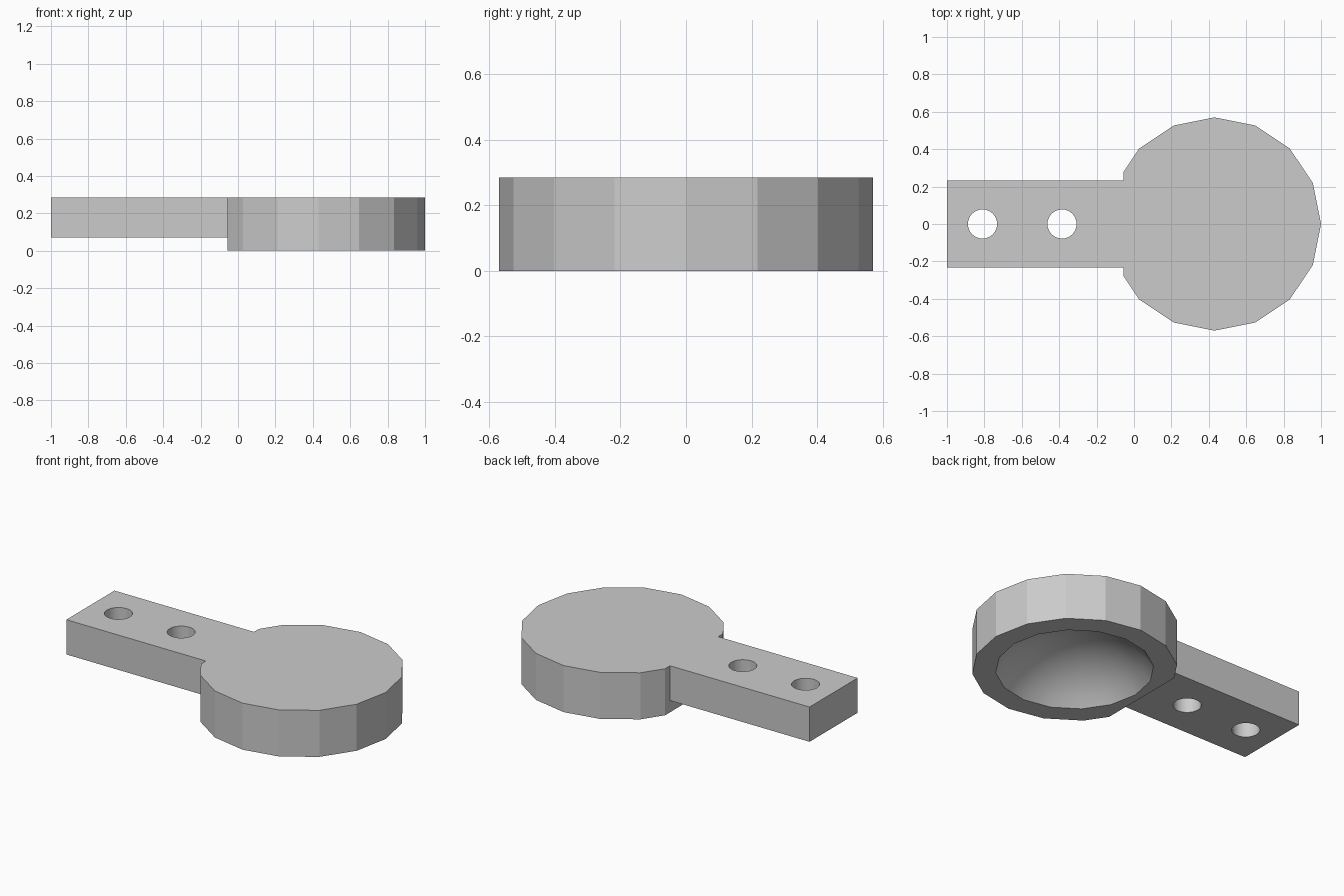
import bpy, bmesh, math
from mathutils import Vector

if "Cube" in bpy.data.objects:
    bpy.data.objects.remove(bpy.data.objects["Cube"])

TOP, HEAD_X, CUT_X = 0.285, 0.43, -0.055

grey = bpy.data.materials.new("grey")
grey.diffuse_color = (0.6, 0.6, 0.6, 1)
grey.use_nodes = True
grey.node_tree.nodes["Principled BSDF"].inputs["Base Color"].default_value = grey.diffuse_color


def make_object(name, bm):
    bmesh.ops.recalc_face_normals(bm, faces=bm.faces)
    mesh = bpy.data.meshes.new(name)
    bm.to_mesh(mesh)
    bm.free()
    mesh.materials.append(grey)
    obj = bpy.data.objects.new(name, mesh)
    bpy.context.collection.objects.link(obj)
    return obj


def box(name, lo, hi):
    bm = bmesh.new()
    bmesh.ops.create_cube(bm, size=1)
    lo, hi = Vector(lo), Vector(hi)
    for v in bm.verts:
        v.co = (lo + hi) / 2 + v.co * (hi - lo)
    return make_object(name, bm)


def cylinder(name, x, radius, z0, z1, sides):
    bm = bmesh.new()
    rings = [[bm.verts.new((x + radius * math.cos(math.tau * i / sides),
                            radius * math.sin(math.tau * i / sides), z))
              for i in range(sides)] for z in (z0, z1)]
    for ring in rings:
        bm.faces.new(ring)
    for i in range(sides):
        j = (i + 1) % sides
        bm.faces.new((rings[0][i], rings[0][j], rings[1][j], rings[1][i]))
    return make_object(name, bm)


def boolean(target, cutter, operation):
    mod = target.modifiers.new(operation, "BOOLEAN")
    mod.object, mod.operation, mod.solver = cutter, operation, "EXACT"
    bpy.context.view_layer.objects.active = target
    bpy.ops.object.modifier_apply(modifier=mod.name)
    bpy.data.objects.remove(cutter)


# Sixteen-sided head, flattened where the handle joins
head = cylinder("round_head_with_handle", HEAD_X, 0.57, 0, TOP, 16)
boolean(head, box("flat_cutter", (-1, -1, -1), (CUT_X, 1, 1)), "DIFFERENCE")

# Shallow dome hollowed out of the underside
rim, depth = 0.44, 0.215
radius = (rim ** 2 + depth ** 2) / (2 * depth)
bm = bmesh.new()
bmesh.ops.create_uvsphere(bm, u_segments=16, v_segments=24, radius=radius)
bmesh.ops.translate(bm, verts=bm.verts, vec=(HEAD_X, 0, depth - radius))
boolean(head, make_object("dome_cutter", bm), "DIFFERENCE")

# Flat handle flush with the top of the head
boolean(head, box("handle", (-1, -0.233, 0.072), (CUT_X, 0.233, TOP)), "UNION")

# Two screw holes through the handle
for x in (-0.81, -0.385):
    boolean(head, cylinder("hole_cutter", x, 0.078, -0.2, 0.6, 32), "DIFFERENCE")

bpy.ops.object.select_all(action="DESELECT")
head.select_set(True)
bpy.context.view_layer.objects.active = head
bpy.ops.object.shade_smooth_by_angle(angle=math.radians(20))
